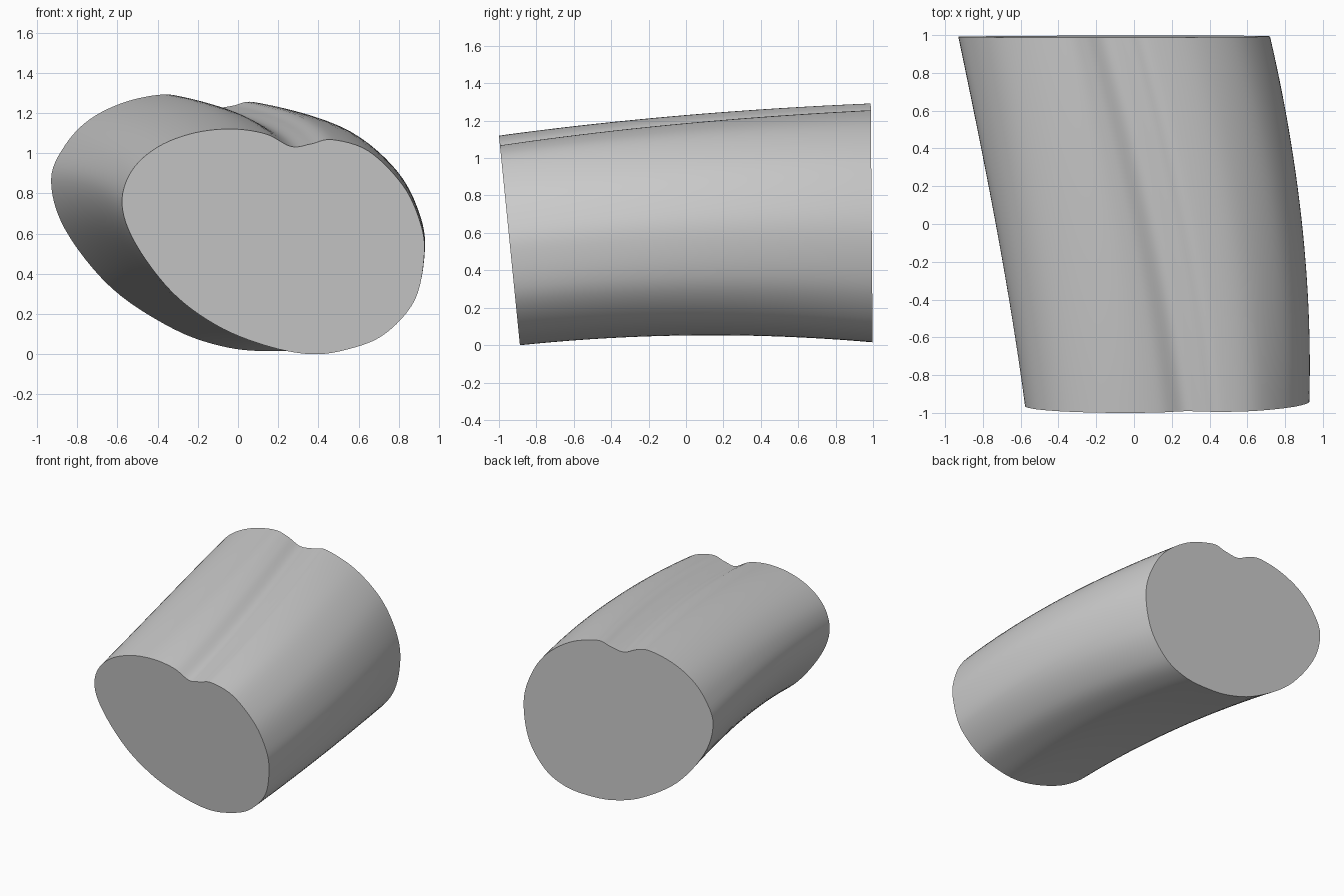
import bpy, bmesh, math
from mathutils import Vector

cube = bpy.data.objects.get("Cube")
if cube:
    bpy.data.objects.remove(cube, do_unlink=True)

# Matching closed outlines (x, z) of the two ends, from the far -x side over the top
FRONT = [(-.577, .746), (-.53, .91), (-.40, 1.03), (-.22, 1.10), (-.03, 1.12), (.14, 1.095),
         (.264, 1.033), (.36, 1.045), (.47, 1.067), (.65, 1.01), (.82, .84), (.905, .66),
         (.927, .5), (.88, .27), (.73, .1), (.55, .025), (.36, 0), (.13, .045),
         (-.11, .145), (-.33, .31), (-.51, .55)]
BACK = [(-.93, .866), (-.86, 1.04), (-.735, 1.17), (-.56, 1.255), (-.37, 1.292), (-.26, 1.27),
        (-.15, 1.222), (-.03, 1.235), (.085, 1.253), (.33, 1.17), (.55, 1.0), (.68, .78),
        (.72, .57), (.67, .31), (.53, .12), (.36, .035), (.17, .015), (-.06, .035),
        (-.32, .125), (-.63, .33), (-.86, .62)]
STEPS, RINGS = 6, 24


def smooth_loop(points):
    """Closed Catmull-Rom curve through the points."""
    pts = [Vector(p) for p in points]
    n, out = len(pts), []
    for i in range(n):
        a, b, c, d = (pts[(i + k) % n] for k in (-1, 0, 1, 2))
        for s in range(STEPS):
            t = s / STEPS
            out.append(0.5 * (2 * b + (c - a) * t + (2 * a - 5 * b + 4 * c - d) * t * t
                              + (3 * b - a - 3 * c + d) * t ** 3))
    return out


front, back = smooth_loop(FRONT), smooth_loop(BACK)
bm = bmesh.new()
rings = []

# Rings blended from front to back, bowed slightly up and sideways in the middle
for r in range(RINGS + 1):
    t = r / RINGS
    bow = 4 * t * (1 - t)
    ring = []
    for f, b in zip(front, back):
        x, z = f.lerp(b, t)
        y0 = -1 + 0.1 * (1.12 - f.y)          # slanted front end
        y1 = 0.998 - 0.008 * b.y              # nearly upright back end
        ring.append(bm.verts.new((x + bow * (.04 + .028 * x), y0 + (y1 - y0) * t,
                                  z + bow * (.045 - .018 * z))))
    rings.append(ring)

# Side wall
n = len(front)
for a, b in zip(rings, rings[1:]):
    for i in range(n):
        j = (i + 1) % n
        bm.faces.new((a[i], a[j], b[j], b[i]))

# Flat end caps
bm.faces.new(rings[0])
bm.faces.new(rings[-1])
bmesh.ops.recalc_face_normals(bm, faces=bm.faces[:])

mesh = bpy.data.meshes.new("grooved_segment")
bm.to_mesh(mesh)
bm.free()
body = bpy.data.objects.new("grooved_segment", mesh)
bpy.context.collection.objects.link(body)

# Plain grey material
grey = bpy.data.materials.new("light_grey")
grey.use_nodes = True
colour = (.6, .6, .6, 1)
grey.diffuse_color = colour
grey.node_tree.nodes["Principled BSDF"].inputs["Base Color"].default_value = colour
mesh.materials.append(grey)

# Smooth wall with crisp cap edges
bpy.ops.object.select_all(action='DESELECT')
body.select_set(True)
bpy.context.view_layer.objects.active = body
bpy.ops.object.shade_smooth_by_angle(angle=math.radians(40))
